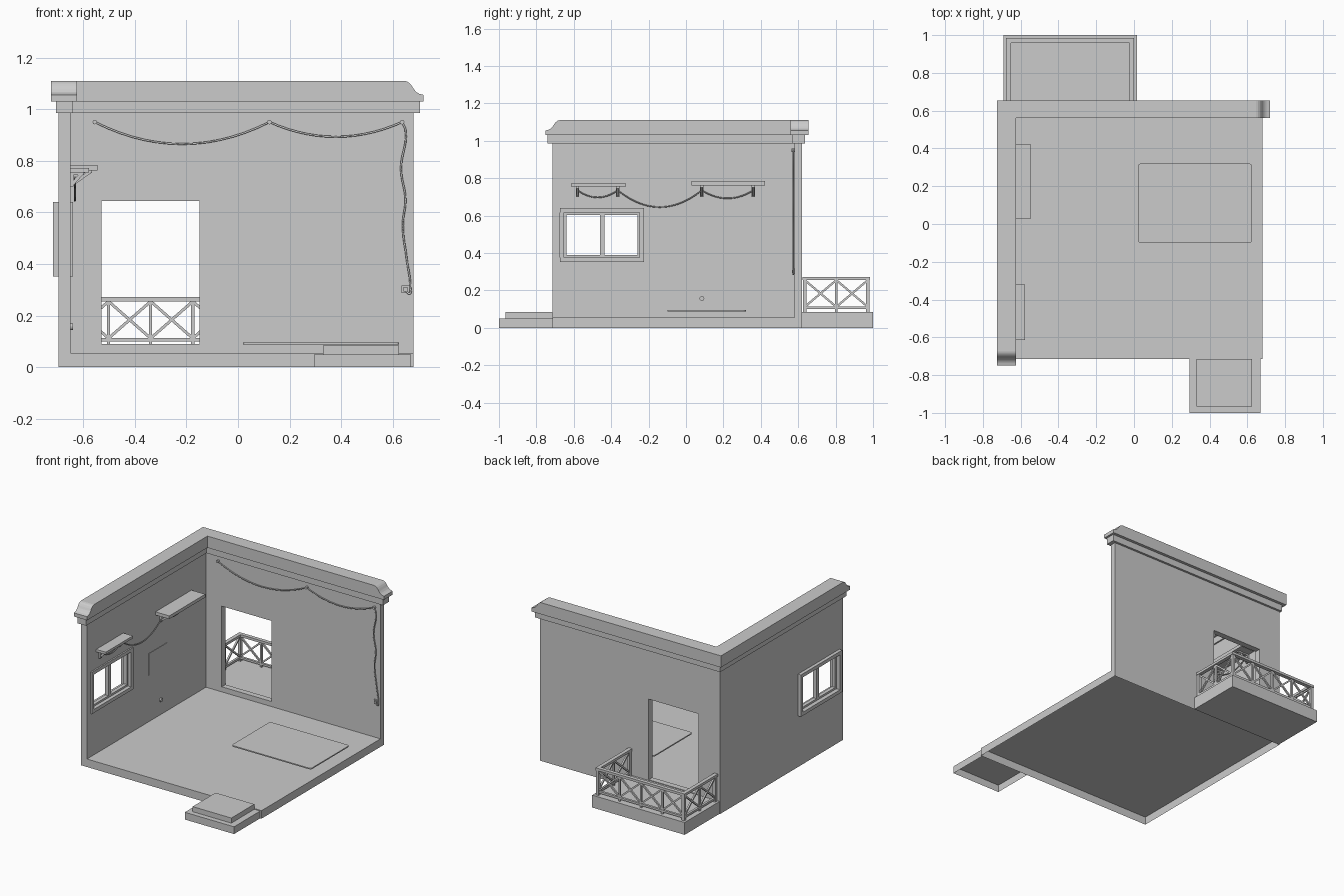
import bpy, bmesh
from math import sin, cos, pi
from mathutils import Vector, Matrix

if "Cube" in bpy.data.objects:
    bpy.data.objects.remove(bpy.data.objects["Cube"])


def finish(name, bm):
    bmesh.ops.recalc_face_normals(bm, faces=bm.faces)
    me = bpy.data.meshes.new(name)
    bm.to_mesh(me)
    bm.free()
    ob = bpy.data.objects.new(name, me)
    bpy.context.collection.objects.link(ob)
    return ob


def add_box(bm, x0, x1, y0, y1, z0, z1):
    m = Matrix.Translation(((x0 + x1) / 2, (y0 + y1) / 2, (z0 + z1) / 2))
    m = m @ Matrix.Diagonal((x1 - x0, y1 - y0, z1 - z0, 1))
    return bmesh.ops.create_cube(bm, size=1, matrix=m)["verts"]


def add_bar(bm, p, q, w):
    p, q = Vector(p), Vector(q)
    d = q - p
    m = Matrix.Translation((p + q) / 2) @ d.to_track_quat('Z', 'Y').to_matrix().to_4x4()
    bmesh.ops.create_cube(bm, size=1, matrix=m @ Matrix.Diagonal((w, w, d.length, 1)))


def box(name, *dims, hollow=False):
    bm = bmesh.new()
    add_box(bm, *dims)
    bm.normal_update()
    if hollow:  # open underside
        bmesh.ops.delete(bm, geom=[f for f in bm.faces if f.normal.z < -0.5], context='FACES_ONLY')
    return finish(name, bm)


def add_frame(bm, x0, x1, y0, y1, z0, z1, t):
    # rectangular ring facing x
    add_box(bm, x0, x1, y0, y1, z0, z0 + t)
    add_box(bm, x0, x1, y0, y1, z1 - t, z1)
    add_box(bm, x0, x1, y0, y0 + t, z0 + t, z1 - t)
    add_box(bm, x0, x1, y1 - t, y1, z0 + t, z1 - t)


def corner_strip(name, xo, xi, yi, yo, x_end, y_end, layers):
    # L-shaped solid along left and back walls; layers = (z, inset of both free ends)
    bm = bmesh.new()
    rings = []
    for z, d in layers:
        pts = [(xo, y_end + d), (xi, y_end + d), (xi, yi), (x_end - d, yi), (x_end - d, yo), (xo, yo)]
        rings.append([bm.verts.new((x, y, z)) for x, y in pts])
    for a, b in zip(rings, rings[1:]):
        for i in range(6):
            j = (i + 1) % 6
            bm.faces.new((a[i], a[j], b[j], b[i]))
    for r in (rings[0], rings[-1]):
        bm.faces.new((r[0], r[1], r[2], r[5]))
        bm.faces.new((r[2], r[3], r[4], r[5]))
    return finish(name, bm)


def sag(a, b, dip, n=14):
    a, b = Vector(a), Vector(b)
    return [a.lerp(b, i / n) - Vector((0, 0, 4 * dip * (i / n) * (1 - i / n))) for i in range(n + 1)]


def wire(name, pts, r=0.004, kind='POLY'):
    cu = bpy.data.curves.new(name, 'CURVE')
    cu.dimensions = '3D'
    cu.bevel_depth, cu.bevel_resolution, cu.use_fill_caps = r, 1, True
    sp = cu.splines.new(kind)
    if kind == 'BEZIER':
        sp.bezier_points.add(len(pts) - 1)
        for bp, p in zip(sp.bezier_points, pts):
            bp.co = p
            bp.handle_left_type = bp.handle_right_type = 'AUTO'
    else:
        sp.points.add(len(pts) - 1)
        for sp_p, p in zip(sp.points, pts):
            sp_p.co = (*p, 1)
    ob = bpy.data.objects.new(name, cu)
    bpy.context.collection.objects.link(ob)


def cut(ob, name, *dims):
    c = box(name, *dims)
    c.hide_render = True
    c.hide_viewport = True
    m = ob.modifiers.new(name, 'BOOLEAN')
    m.operation, m.object, m.solver = 'DIFFERENCE', c, 'EXACT'


# floor, walls with door and window openings
box("floor", -0.695, 0.68, -0.715, 0.62, 0, 0.055, hollow=True)
walls = corner_strip("walls", -0.695, -0.65, 0.58, 0.62, 0.68, -0.715, [(0.055, 0), (0.985, 0)])
cut(walls, "door_cutter", -0.53, -0.15, 0.5, 0.7, 0.09, 0.645)
cut(walls, "window_cutter", -0.8, -0.6, -0.652, -0.248, 0.375, 0.62)

# two-step cornice, upper one with moulded ends
corner_strip("lower_cornice", -0.705, -0.64, 0.57, 0.635, 0.706, -0.74, [(0.985, 0), (1.03, 0)])
corner_strip("upper_cornice", -0.725, -0.625, 0.56, 0.655, 0.72, -0.75,
             [(1.03, 0), (1.055, 0), (1.06, 0.018), (1.066, 0.028), (1.077, 0.038),
              (1.09, 0.046), (1.1, 0.054), (1.107, 0.064), (1.11, 0.075)])

# window: outer frame and two sashes
bm = bmesh.new()
add_frame(bm, -0.718, -0.64, -0.675, -0.225, 0.352, 0.64, 0.024)
finish("window_frame", bm)
bm = bmesh.new()
for y in (-0.651, -0.448):
    add_frame(bm, -0.69, -0.665, y, y + 0.203, 0.376, 0.616, 0.013)
finish("window_sashes", bm)

# entrance steps
box("lower_step", 0.295, 0.67, -1.0, -0.715, 0, 0.05, hollow=True)
box("upper_step", 0.33, 0.625, -0.965, -0.715, 0.05, 0.085)

# balcony slab and cross-braced railing
box("balcony_slab", -0.69, 0.015, 0.62, 1.0, 0, 0.085)
bm = bmesh.new()
L, R, B, F = -0.665, -0.012, 0.972, 0.635


def railing(a, b, panels):
    a, b = Vector(a), Vector(b)
    for i in range(panels + 1):
        p = a.lerp(b, i / panels)
        w = 0.01 if i in (0, panels) else 0.006
        add_box(bm, p.x - w, p.x + w, p.y - w, p.y + w, 0.085, 0.26)
        if i < panels:
            q = a.lerp(b, (i + 1) / panels)
            for z0, z1 in ((0.112, 0.255), (0.255, 0.112)):
                add_bar(bm, (p.x, p.y, z0), (q.x, q.y, z1), 0.011)
    for w, z0, z1 in ((0.013, 0.255, 0.272), (0.008, 0.1, 0.114)):
        add_box(bm, min(a.x, b.x) - w, max(a.x, b.x) + w, min(a.y, b.y) - w, max(a.y, b.y) + w, z0, z1)


railing((L, B), (R, B), 4)
railing((L, F), (L, B), 2)
railing((R, F), (R, B), 2)
finish("balcony_railing", bm)

# rug with rounded corners
bm = bmesh.new()
vs = []
for cx, cy, k in ((0.61, 0.305, 0), (0.035, 0.305, 1), (0.035, -0.085, 2), (0.61, -0.085, 3)):
    for i in range(4):
        a = (k + i / 3) * pi / 2
        vs.append(bm.verts.new((cx + 0.015 * cos(a), cy + 0.015 * sin(a), 0.087)))
top = bmesh.ops.extrude_face_region(bm, geom=[bm.faces.new(vs)])["geom"]
bmesh.ops.translate(bm, vec=(0, 0, 0.008), verts=[v for v in top if isinstance(v, bmesh.types.BMVert)])
finish("rug", bm)

# shelves with braced brackets
for tag, y0, y1, x1, z0, z1, ys in (("back", 0.03, 0.422, -0.545, 0.762, 0.784, (0.085, 0.36)),
                                    ("front", -0.615, -0.32, -0.577, 0.755, 0.772, (-0.58, -0.365))):
    box(tag + "_shelf", -0.65, x1, y0, y1, z0, z1)
    bm = bmesh.new()
    for y in ys:
        add_box(bm, -0.65, -0.638, y - 0.009, y + 0.009, 0.70, z0)
        add_box(bm, -0.65, x1 - 0.02, y - 0.009, y + 0.009, z0 - 0.01, z0)
        add_bar(bm, (-0.642, y, 0.71), (x1 - 0.03, y, z0 - 0.006), 0.013)
    finish(tag + "_shelf_brackets", bm)

# cord hung between the brackets
P = [(-0.632, y, 0.735) for y in (-0.58, -0.365, 0.085, 0.36)]
wire("shelf_cord", sag(P[0], P[1], 0.038) + sag(P[1], P[2], 0.09)[1:] + sag(P[2], P[3], 0.043)[1:])

# wall cord, its pins and drop to the outlet
pins = [(x, 0.573, 0.95) for x in (-0.555, 0.122, 0.636)]
wire("wall_cord", sag(pins[0], pins[1], 0.085) + sag(pins[1], pins[2], 0.057)[1:])
drop = [(0.636, 0.95), (0.649, 0.92), (0.632, 0.767), (0.649, 0.65), (0.639, 0.55),
        (0.654, 0.42), (0.668, 0.31), (0.665, 0.285), (0.65, 0.3)]
wire("cord_drop", [(x, 0.573, z) for x, z in drop], kind='BEZIER')
bm = bmesh.new()
for p in pins:
    m = Matrix.Translation((p[0], 0.573, p[2])) @ Matrix.Rotation(pi / 2, 4, 'X')
    bmesh.ops.create_cone(bm, cap_ends=True, segments=8, radius1=0.009, radius2=0.009, depth=0.018, matrix=m)
finish("cord_pins", bm)

# outlet, wall panel and small switch
bm = bmesh.new()
add_box(bm, 0.634, 0.664, 0.572, 0.58, 0.287, 0.317)
add_box(bm, 0.641, 0.657, 0.566, 0.574, 0.294, 0.31)
finish("outlet", bm)
box("wall_panel", -0.65, -0.647, -0.045, 0.16, 0.375, 0.525)
bm = bmesh.new()
m = Matrix.Translation((-0.645, 0.085, 0.157)) @ Matrix.Rotation(pi / 2, 4, 'Y')
bmesh.ops.create_cone(bm, cap_ends=True, segments=12, radius1=0.013, radius2=0.013, depth=0.01, matrix=m)
finish("wall_switch", bm)
